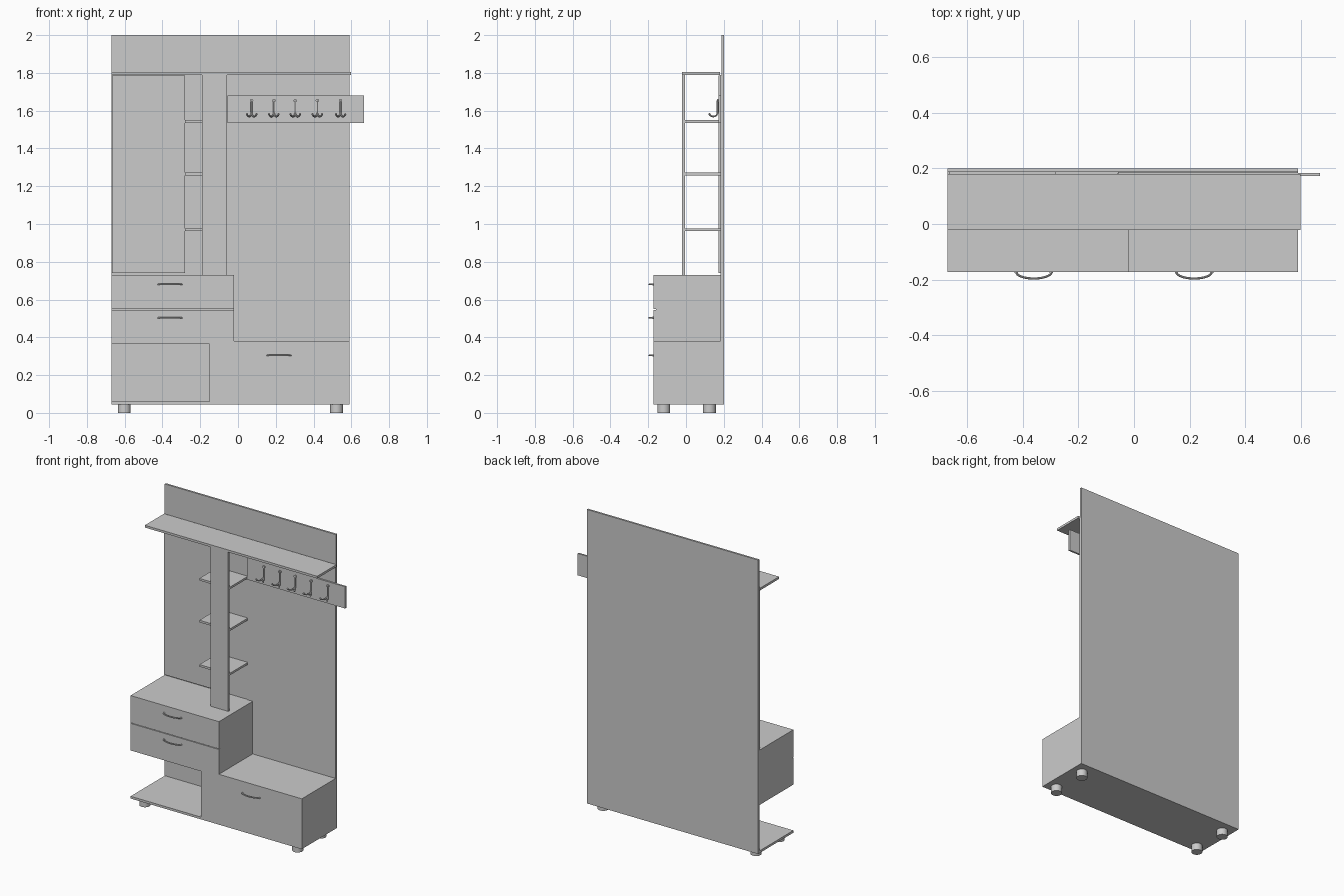
import bpy, math
from mathutils import Vector

if "Cube" in bpy.data.objects:
    bpy.data.objects.remove(bpy.data.objects["Cube"])


def box(name, x0, x1, y0, y1, z0, z1):
    bpy.ops.mesh.primitive_cube_add(size=1, location=((x0 + x1) / 2, (y0 + y1) / 2, (z0 + z1) / 2))
    ob = bpy.context.object
    ob.name = name
    ob.scale = (x1 - x0, y1 - y0, z1 - z0)
    bpy.ops.object.transform_apply(location=False, rotation=False, scale=True)
    return ob


def cylinder(name, r, depth, loc, sides=24, rot=(0, 0, 0)):
    bpy.ops.mesh.primitive_cylinder_add(vertices=sides, radius=r, depth=depth, location=loc, rotation=rot)
    ob = bpy.context.object
    ob.name = name
    bpy.ops.object.shade_smooth_by_angle()
    return ob


def tube(name, paths, r, loc):
    """Round rods following lists of points, converted to one mesh."""
    cu = bpy.data.curves.new(name, 'CURVE')
    cu.dimensions = '3D'
    cu.bevel_depth = r
    cu.bevel_resolution = 2
    cu.use_fill_caps = True
    for pts in paths:
        sp = cu.splines.new('POLY')
        sp.points.add(len(pts) - 1)
        for p, co in zip(sp.points, pts):
            p.co = (*co, 1)
    ob = bpy.data.objects.new(name, cu)
    bpy.context.collection.objects.link(ob)
    ob.location = loc
    bpy.ops.object.select_all(action='DESELECT')
    bpy.context.view_layer.objects.active = ob
    ob.select_set(True)
    bpy.ops.object.convert(target='MESH')
    bpy.ops.object.shade_smooth_by_angle()
    return bpy.context.object


L, R = -0.67, 0.59
FRONT, BACK = -0.172, 0.187

# Back wall and thin panels on it
box("back_panel", L, R, BACK, 0.20, 0.045, 2.0)
box("mirror", L + 0.004, -0.28, 0.172, BACK, 0.74, 1.785)
box("coat_panel", -0.058, R, 0.183, BACK, 0.38, 1.79)

# Hat shelf, post and the small shelves behind it
box("hat_shelf", L, 0.598, -0.022, 0.18, 1.79, 1.805)
box("shelf_post", -0.19, -0.058, -0.02, -0.006, 0.73, 1.79)
for i, z in enumerate((0.97, 1.265, 1.543)):
    box(f"small_shelf_{i}", -0.28, -0.058, -0.006, BACK, z - 0.007, z + 0.007)

# Base board, shoe cabinet and drawer chest
box("base_board", L, R, FRONT, BACK, 0.045, 0.06)
box("shoe_cabinet", -0.15, R, FRONT, BACK, 0.06, 0.38)
box("drawer_chest", L, -0.02, FRONT + 0.012, BACK, 0.365, 0.73)
box("drawer_front_upper", L, -0.02, FRONT, FRONT + 0.012, 0.549, 0.73)
box("drawer_front_lower", L, -0.02, FRONT, FRONT + 0.012, 0.365, 0.545)

# Feet
for x in (-0.602, 0.522):
    for y in (-0.118, 0.124):
        cylinder("foot", 0.034, 0.046, (x, y, 0.023))

# Bow handles
bow = []
for i in range(17):
    t = math.pi * i / 16
    bow.append((-0.064 * math.cos(t), -0.024 * math.sin(t), 0))
for x, z in ((-0.36, 0.68), (-0.36, 0.503), (0.216, 0.304)):
    tube("bow_handle", [bow], 0.004, (x, FRONT, z))
    for s in (-1, 1):
        cylinder("handle_end", 0.006, 0.006, (x + s * 0.063, FRONT - 0.002, z), 12, (math.pi / 2, 0, 0))

# Hook rail
box("hook_rail", -0.055, 0.668, 0.172, 0.184, 1.535, 1.68)

# Coat hooks: a stem that splits into two upturned prongs
stem = [(0, 0, 0.05), (0, 0, -0.015)]
for i, x in enumerate((0.072, 0.19, 0.303, 0.42, 0.543)):
    paths = [stem]
    for s in (-1, 1):
        prong = [(0, 0, -0.015)]
        for k in range(1, 10):
            t = math.radians(150) * k / 9
            f = (1 - math.cos(t)) / 1.866
            prong.append((s * 0.025 * f, -0.042 * f, -0.015 - 0.021 * math.sin(t)))
        paths.append(prong)
    tube(f"coat_hook_{i}", paths, 0.0045, (x, 0.167, 1.605))
    cylinder("hook_top", 0.009, 0.008, (x, 0.168, 1.653), 12, (math.pi / 2, 0, 0))
    for s in (-1, 1):
        bpy.ops.mesh.primitive_uv_sphere_add(segments=10, ring_count=6, radius=0.006,
                                             location=(x + s * 0.025, 0.125, 1.581))
        bpy.context.object.name = "hook_tip"
        bpy.ops.object.shade_smooth_by_angle()
